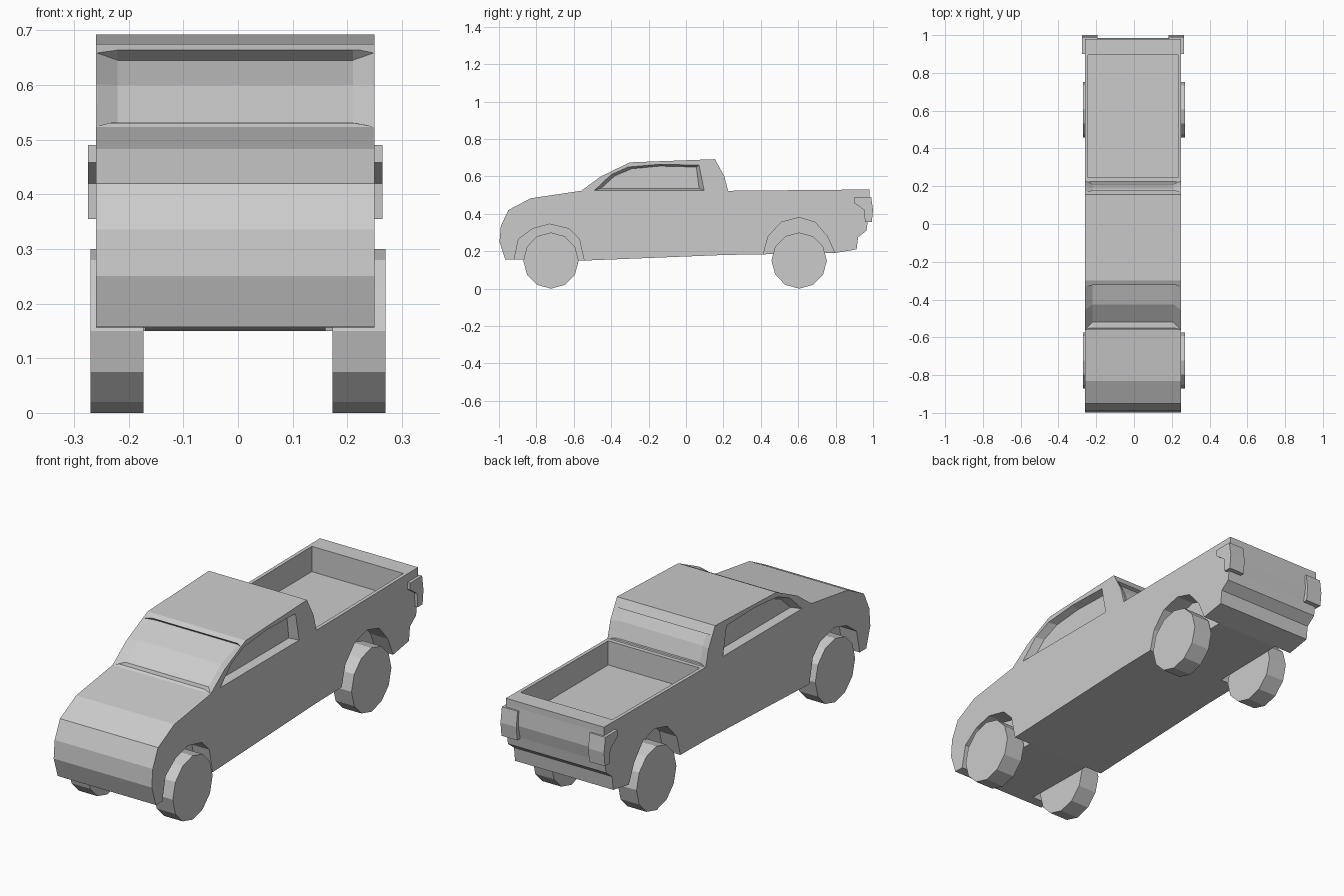
import bpy, bmesh, math

if "Cube" in bpy.data.objects:
    bpy.data.objects.remove(bpy.data.objects["Cube"])

CX = -0.005   # the body sits slightly off centre
HW = 0.255    # body half width

grey = bpy.data.materials.new("plain grey")
grey.diffuse_color = (0.6, 0.6, 0.6, 1)
grey.use_nodes = True
grey.node_tree.nodes["Principled BSDF"].inputs["Base Color"].default_value = grey.diffuse_color


def loft(name, sections):
    """Closed solid through (x, [(y, z), ...]) sections."""
    bm = bmesh.new()
    rings = [[bm.verts.new((x, y, z)) for y, z in pts] for x, pts in sections]
    n = len(rings[0])
    for a, b in zip(rings, rings[1:]):
        for i in range(n):
            j = (i + 1) % n
            bm.faces.new((a[i], a[j], b[j], b[i]))
    bm.faces.new(rings[0])
    bm.faces.new(rings[-1][::-1])
    bmesh.ops.recalc_face_normals(bm, faces=bm.faces)
    mesh = bpy.data.meshes.new(name)
    bm.to_mesh(mesh)
    bm.free()
    mesh.materials.append(grey)
    obj = bpy.data.objects.new(name, mesh)
    bpy.context.collection.objects.link(obj)
    return obj


def cut(target, cutter):
    """Subtract the cutter and discard it."""
    mod = target.modifiers.new("cut", 'BOOLEAN')
    mod.operation = 'DIFFERENCE'
    mod.solver = 'EXACT'
    mod.object = cutter
    dg = bpy.context.evaluated_depsgraph_get()
    dg.update()
    mesh = bpy.data.meshes.new_from_object(target.evaluated_get(dg))
    target.modifiers.clear()
    target.data = mesh
    bpy.data.objects.remove(cutter)


# Body shell from the side profile
profile = [(-0.967, 0.157), (-0.997, 0.25), (-0.99, 0.335), (-0.95, 0.42),
           (-0.83, 0.483), (-0.56, 0.523), (-0.455, 0.60), (-0.30, 0.675),
           (0.155, 0.692), (0.205, 0.60), (0.225, 0.523), (0.98, 0.53),
           (0.98, 0.50), (0.985, 0.42), (0.972, 0.36), (0.965, 0.31),
           (0.92, 0.275), (0.912, 0.21), (0.795, 0.19), (0.205, 0.18),
           (-0.545, 0.15)]
body = loft("truck_body", [(CX - HW, profile), (CX + HW, profile)])

# Wheel arch pockets
front_arch = [(-0.925, 0.08), (-0.918, 0.16), (-0.895, 0.265), (-0.82, 0.32),
              (-0.73, 0.345), (-0.625, 0.32), (-0.57, 0.265), (-0.545, 0.15),
              (-0.53, 0.08)]
rear_arch = [(0.40, 0.08), (0.415, 0.19), (0.44, 0.28), (0.51, 0.355),
             (0.605, 0.38), (0.69, 0.355), (0.755, 0.28), (0.795, 0.19),
             (0.81, 0.08)]
# Side windows, sloping inwards
win_out = [(-0.49, 0.525), (-0.40, 0.61), (-0.31, 0.65), (-0.14, 0.665),
           (0.07, 0.66), (0.097, 0.525)]
win_in = [(-0.455, 0.536), (-0.38, 0.603), (-0.29, 0.641), (-0.14, 0.655),
          (0.055, 0.65), (0.07, 0.536)]
for s in (-1, 1):
    for arch in (front_arch, rear_arch):
        cut(body, loft("cutter", [(CX + s * 0.165, arch), (CX + s * 0.32, arch)]))
    cut(body, loft("cutter", [(CX + s * 0.22, win_in),
                              (CX + s * (HW + 0.0005), win_out),
                              (CX + s * 0.30, win_out)]))


def glass_recess(edge, mid, outer):
    """Recess across the cab that fades out at the pillars."""
    xs = [(-HW, edge), (-0.215, mid), (0.215, mid), (HW, edge)]
    cut(body, loft("cutter", [(CX + x, p + outer) for x, p in xs]))


# Windscreen and rear window
glass_recess([(-0.561, 0.5235), (-0.456, 0.601), (-0.336, 0.659)],
             [(-0.52, 0.531), (-0.425, 0.60), (-0.30, 0.645)],
             [(-0.37, 0.70), (-0.50, 0.65), (-0.60, 0.53)])
glass_recess([(0.228, 0.526), (0.206, 0.601), (0.177, 0.655)],
             [(0.211, 0.529), (0.188, 0.60), (0.16, 0.648)],
             [(0.23, 0.67), (0.25, 0.60), (0.26, 0.53)])

# Open load bed
bed = [(0.245, 0.41), (0.895, 0.41), (0.895, 0.6), (0.245, 0.6)]
cut(body, loft("cutter", [(-0.243, bed), (0.233, bed)]))

# Wrap-around tail lamps
lamp = [(0.90, 0.49), (0.99, 0.49), (1.0, 0.42), (0.993, 0.355),
        (0.957, 0.355), (0.953, 0.42), (0.90, 0.458)]
for s, side in ((-1, "left"), (1, "right")):
    loft("tail_lamp_" + side, [(CX + s * 0.187, lamp), (CX + s * 0.269, lamp)])

# Twelve-sided wheels
for y, end in ((-0.722, "front"), (0.605, "rear")):
    ring = [(y + 0.148 * math.sin(k * math.pi / 6),
             0.15 + 0.15 * math.cos(k * math.pi / 6)) for k in range(12)]
    for s, side in ((-1, "left"), (1, "right")):
        loft("wheel_%s_%s" % (end, side), [(s * 0.173, ring), (s * 0.27, ring)])
